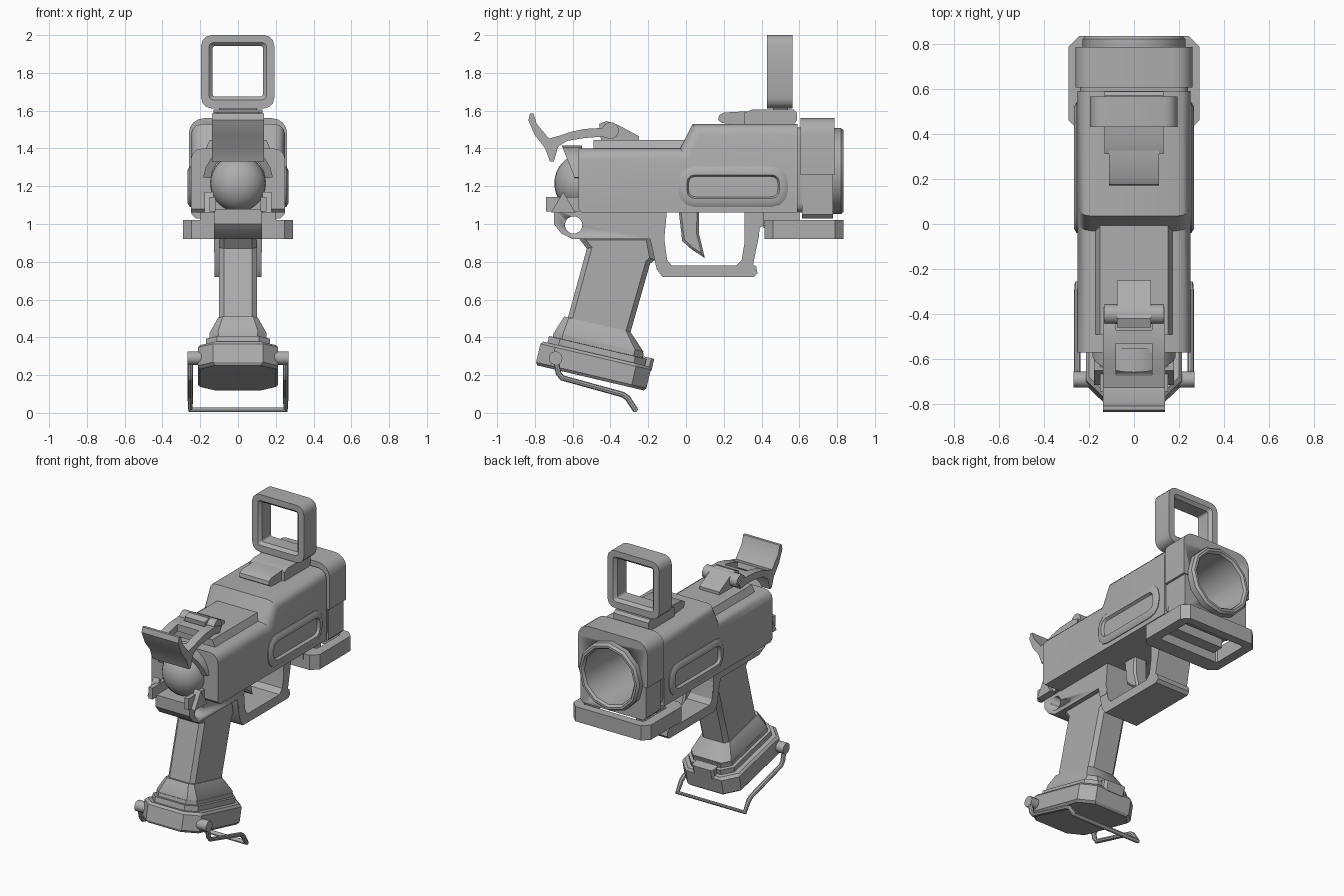
import bpy, bmesh, math
from mathutils import Vector

if "Cube" in bpy.data.objects:
    bpy.data.objects.remove(bpy.data.objects["Cube"])

GREY = (0.42, 0.42, 0.42, 1)
metal = bpy.data.materials.new("grey_metal")
metal.use_nodes = True
metal.diffuse_color = GREY
metal.node_tree.nodes["Principled BSDF"].inputs["Base Color"].default_value = GREY


def finish(ob):
    """Assign the material and smooth shallow angles."""
    ob.data.materials.clear()
    ob.data.materials.append(metal)
    bpy.ops.object.select_all(action='DESELECT')
    ob.select_set(True)
    bpy.context.view_layer.objects.active = ob
    bpy.ops.object.shade_smooth_by_angle(angle=math.radians(32))
    return ob


def rim(a, b):
    return abs(a.x - b.x) < 1e-4


def loft(name, rings, cyclic=False, caps=(True, True), bevel=0, seg=1, rule=rim, edit=None):
    """Skin a series of equal point rings, then optionally bevel and edit."""
    bm = bmesh.new()
    vs = [[bm.verts.new(p) for p in r] for r in rings]
    n = len(vs[0])
    pairs = list(zip(vs, vs[1:])) + ([(vs[-1], vs[0])] if cyclic else [])
    for r, q in pairs:
        for i in range(n):
            j = (i + 1) % n
            bm.faces.new((r[i], r[j], q[j], q[i]))
    if not cyclic:
        for use, ring in zip(caps, (vs[0], vs[-1])):
            if use:
                bm.faces.new(ring)
    bmesh.ops.recalc_face_normals(bm, faces=bm.faces)
    if bevel:
        edges = [e for e in bm.edges if rule(e.verts[0].co, e.verts[1].co)]
        bmesh.ops.bevel(bm, geom=edges, offset=bevel, segments=seg, profile=0.5, affect='EDGES')
    if edit:
        edit(bm)
    me = bpy.data.meshes.new(name)
    bm.to_mesh(me)
    bm.free()
    ob = bpy.data.objects.new(name, me)
    bpy.context.collection.objects.link(ob)
    return finish(ob)


def side(name, pts, x0, x1, **kw):
    """Side profile (y, z) extruded across x."""
    return loft(name, [[(x, y, z) for y, z in pts] for x in (x0, x1)], **kw)


def front(name, pts, y0, y1, **kw):
    """Front profile (x, z) extruded along y."""
    return loft(name, [[(x, y, z) for x, z in pts] for y in (y0, y1)], **kw)


def rect(x0, x1, y0, y1, r=0, seg=1):
    """Rectangle with chamfered or rounded corners."""
    if not r:
        return [(x0, y0), (x1, y0), (x1, y1), (x0, y1)]
    out = []
    for k, (cx, cy) in enumerate([(x1 - r, y1 - r), (x0 + r, y1 - r), (x0 + r, y0 + r), (x1 - r, y0 + r)]):
        for i in range(seg + 1):
            a = math.pi / 2 * (k + i / seg)
            out.append((cx + r * math.cos(a), cy + r * math.sin(a)))
    return out


def circle(cx, cy, r, n):
    return [(cx + r * math.cos(math.tau * i / n), cy + r * math.sin(math.tau * i / n)) for i in range(n)]


def cut(targets, cutter):
    for ob in targets:
        m = ob.modifiers.new("cut", 'BOOLEAN')
        m.operation, m.solver, m.object = 'DIFFERENCE', 'EXACT', cutter
        bpy.context.view_layer.objects.active = ob
        bpy.ops.object.modifier_apply(modifier=m.name)
    bpy.data.objects.remove(cutter)


# Receiver and its raised rear rail
body = side("receiver", [(-.57, 1.40), (-.03, 1.40), (.035, 1.53), (.59, 1.53), (.59, 1.06),
                         (-.55, 1.06), (-.57, 1.08)], -.25, .25, bevel=.06, seg=3,
            rule=lambda a, b: rim(a, b) and min(a.z, b.z) > 1.39)
front("rear_rail", [(-.175, 1.39), (-.15, 1.445), (.15, 1.445), (.175, 1.39)], -.49, .01)

# Muzzle block in two halves, with a neck behind it
neck = front("muzzle_neck", rect(-.24, .24, 1.06, 1.51, .05, 3), .56, .63)
upper = front("muzzle_block_upper", [(-.26, 1.26)] + rect(-.26, .26, 1.1, 1.56, .08, 4)[:10][::-1]
              + [(.26, 1.26)], .605, .785)
lower = front("muzzle_block_lower", rect(-.245, .245, 1.03, 1.28, .02), .615, .778)
cut([body, neck, upper, lower],
    front("bore_cutter", circle(0, 1.28, .2, 24), .34, 1))
loft("muzzle_ring", [[(x, y, z) for x, z in circle(0, 1.28, r, 12)] for y, r in
                     [(.77, .228), (.82, .228), (.835, .215), (.835, .2), (.82, .188), (.35, .165)]],
     caps=(False, True))


# Recessed side panels
def recess(bm):
    f = max(bm.faces, key=lambda f: abs(f.calc_center_median().x))
    for t, d in ((.02, .012), (.025, 0), (.012, -.022)):
        bmesh.ops.inset_region(bm, faces=[f], thickness=t, depth=d)


for s, tag in ((1, "left"), (-1, "right")):
    side(tag + "_side_panel", rect(-.04, .54, 1.09, 1.305, .085, 3), .23 * s, .255 * s, edit=recess)

# Accessory frame beneath the muzzle
outer, inner = rect(-.29, .29, .415, .833, .045), rect(-.225, .225, .52, .775, .01)
loft("under_muzzle_frame", [[(x, y, z) for x, y in p] for p, z in
                            [(outer, .92), (outer, 1.02), (inner, 1.02), (inner, .92)]], cyclic=True)
side("frame_mount", rect(.41, .6, .98, 1.08), -.2, .2)

# Square sight and its mount
so, si, sm = (rect(-.195, .192, 1.612, 2, .055, 3), rect(-.135, .132, 1.675, 1.942, .012, 3),
              rect(-.153, .15, 1.657, 1.96, .02, 3))
loft("sight_frame", [[(x, y, z) for x, z in p] for p, y in
                     [(so, .43), (so, .565), (sm, .565), (si, .545), (si, .45), (sm, .43)]], cyclic=True)
side("sight_mount", [(.31, 1.52), (.31, 1.59), (.35, 1.606), (.57, 1.606), (.588, 1.59),
                     (.588, 1.55), (.565, 1.52)], -.13, .13)
side("sight_clip", [(.19, 1.535), (.17, 1.55), (.175, 1.575), (.2, 1.59), (.33, 1.597), (.33, 1.52)], -.11, .11)
side("sight_neck", rect(.46, .54, 1.59, 1.63), -.1, .1)

# Rear dome with a slanted hood
bpy.ops.mesh.primitive_uv_sphere_add(segments=28, ring_count=16, radius=1, location=(0, -.565, 1.215))
dome = bpy.context.object
dome.name, dome.scale = "rear_dome", (.147, .132, .15)
finish(dome)
arc = [math.radians(5 + 17 * i) for i in range(11)]
hood = [(.185 * math.cos(a), 1.23 + .185 * math.sin(a)) for a in arc]
hood += [(.145 * math.cos(a), 1.23 + .145 * math.sin(a)) for a in reversed(arc)]
loft("dome_hood", [[(x, -.66 + (1.42 - z) * .4, z) for x, z in hood], [(x, -.55, z) for x, z in hood]])

# Lower frame with cross hole, and ears beside the dome
frame = side("lower_frame", [(-.7, 1.08), (-.7, 1.0), (-.66, .95), (-.6, .92), (-.19, .92), (-.17, .85),
                             (-.11, .85), (-.115, .92), (-.1, 1.08)], -.127, .127)
cut([frame], side("hole_cutter", circle(-.595, .995, .046, 20), -1, 1))
for s, tag in ((1, "left"), (-1, "right")):
    side(tag + "_ear_block", rect(-.742, -.56, 1.065, 1.142), .12 * s, .15 * s)
    side(tag + "_ear", [(-.715, 1.06), (-.65, 1.17), (-.585, 1.06)], .13 * s, .178 * s)

# Trigger and guard
side("trigger_guard", [(-.19, .92), (-.155, .76), (-.125, .72), (.36, .72), (.378, .74), (.372, .775),
                       (.355, .785), (.385, .93), (.39, .98), (.43, 1.0), (.42, 1.08), (.31, 1.08),
                       (.31, .9), (.295, .81), (.265, .78), (-.075, .78), (-.1, .81), (-.115, .92)],
     -.125, .125)
side("trigger", [(-.04, 1.08), (-.02, .91), (.03, .865), (.1, .82), (.068, .95), (.07, 1.08)],
     -.05, .05, bevel=.012)

# Grip
side("grip", [(-.58, .94), (-.525, .87), (-.64, .45), (-.31, .37), (-.19, .79), (-.165, .81), (-.19, .94)],
     -.1, .1, bevel=.025)

# Tilted grip base, lofted from chamfered rectangles
TILT = math.radians(13.2)


def tilted(x, y, z):
    c, s = math.cos(TILT), math.sin(TILT)
    return Vector((x, -.505 + y * c + z * s, .185 - y * s + z * c))


def base_ring(z, hx, hy, r, dy=0):
    return [tilted(x, y + dy, z) for x, y in rect(-hx, hx, -hy, hy, r)]


loft("magazine_base", [base_ring(0, .2, .29, .08), base_ring(.015, .213, .3, .08),
                       base_ring(.115, .213, .3, .08), base_ring(.13, .2, .288, .08)])
loft("base_step", [base_ring(.12, .17, .265, .06), base_ring(.165, .17, .265, .06),
                   base_ring(.166, .152, .245, .05), base_ring(.19, .152, .245, .05)])
loft("grip_flare", [base_ring(.185, .15, .24, .045), base_ring(.2, .15, .24, .045),
                    base_ring(.285, .105, .18, .025, -.03)])
loft("base_catch", [[tilted(x, y, z) for x, y in rect(-.08, .08, .22, .305, .015)] for z in (.11, .175)])

# Wire loop and its pivots
for s, tag in ((1, "left"), (-1, "right")):
    side(tag + "_loop_pivot", circle(-.69, .29, .036, 12), .19 * s, .268 * s)
half = [(-.69, .285), (-.675, .21), (-.655, .185), (-.335, .097), (-.31, .08), (-.268, .016)]
path = [(-.252, y, z) for y, z in half] + [(.252, y, z) for y, z in reversed(half)]
cu = bpy.data.curves.new("wire_loop", 'CURVE')
cu.dimensions, cu.bevel_depth, cu.bevel_resolution, cu.use_fill_caps = '3D', .015, 2, True
sp = cu.splines.new('POLY')
sp.points.add(len(path) - 1)
for p, co in zip(sp.points, path):
    p.co = (*co, 1)
loop = bpy.data.objects.new("wire_loop", cu)
bpy.context.collection.objects.link(loop)
bpy.ops.object.select_all(action='DESELECT')
loop.select_set(True)
bpy.context.view_layer.objects.active = loop
bpy.ops.object.convert(target='MESH')
finish(bpy.context.object)

# Cocking lever: hinge block, pin, two arms, cross bar and flared thumb tail
side("hinge_block", [(-.45, 1.44), (-.46, 1.53), (-.42, 1.545), (-.36, 1.525), (-.25, 1.465), (-.25, 1.43)],
     -.075, .075)
side("hinge_pin", circle(-.4, 1.495, .044, 16), -.13, .13)
arm = [(-.7, 1.455), (-.62, 1.485), (-.54, 1.503), (-.42, 1.51), (-.37, 1.49), (-.39, 1.452),
       (-.45, 1.462), (-.54, 1.455), (-.63, 1.44), (-.69, 1.40)]
for s, tag in ((1, "left"), (-1, "right")):
    side(tag + "_lever_arm", arm, .08 * s, .137 * s)
side("lever_cross_bar", [(-.53, 1.456), (-.53, 1.503), (-.47, 1.507), (-.47, 1.462)], -.09, .09)
side("lever_tail", [(-.835, 1.55), (-.826, 1.585), (-.808, 1.585), (-.79, 1.53), (-.725, 1.452),
                    (-.67, 1.468), (-.66, 1.435), (-.68, 1.40), (-.7, 1.33), (-.72, 1.33),
                    (-.745, 1.40), (-.8, 1.47)], -.137, .137)
